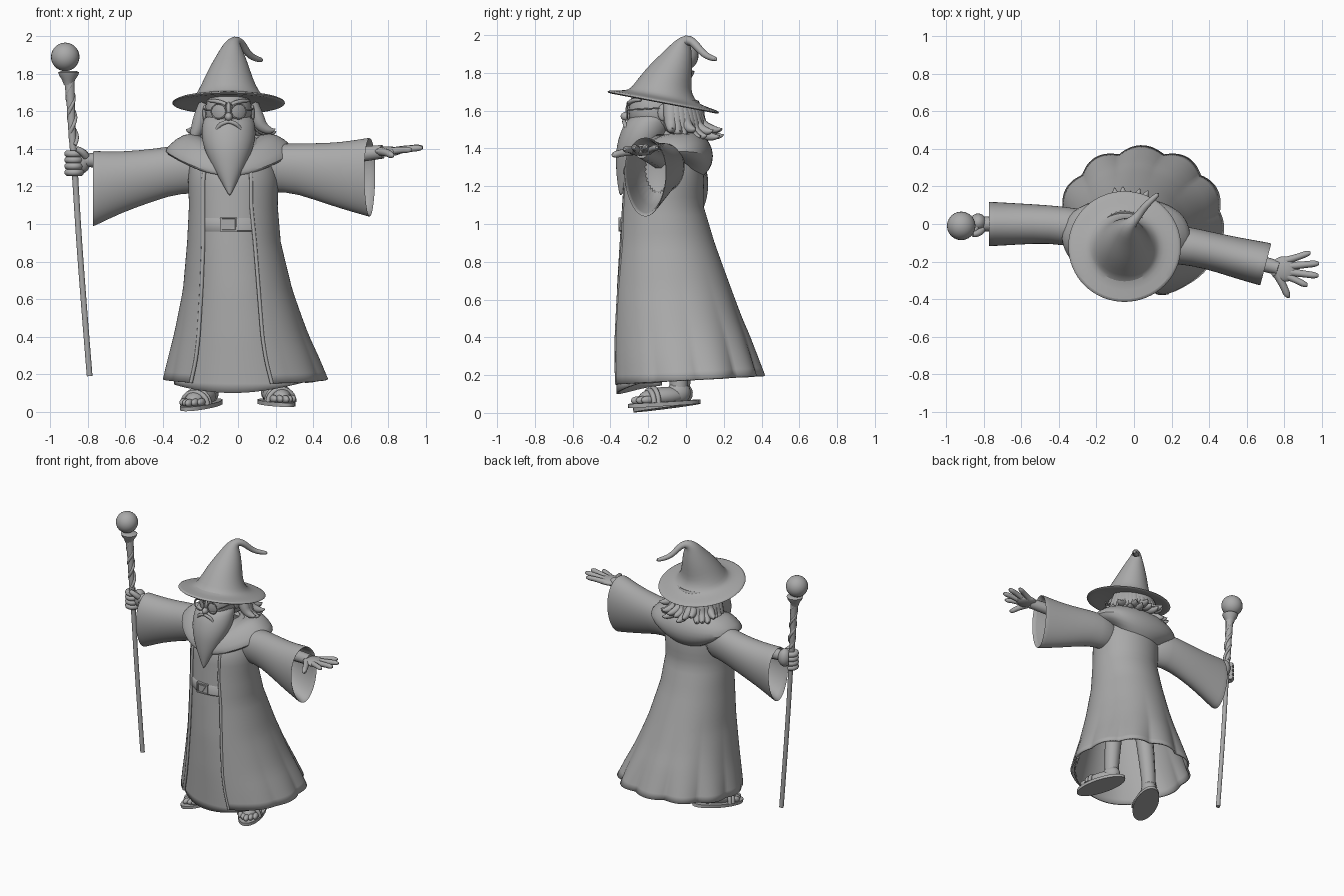
import bpy, bmesh, math, random
from math import sin, cos, pi
from mathutils import Vector, Matrix

if "Cube" in bpy.data.objects:
    bpy.data.objects.remove(bpy.data.objects["Cube"])
random.seed(4)

GREY = (0.4, 0.4, 0.4, 1)
clay = bpy.data.materials.new("clay grey")
clay.use_nodes = True
clay.diffuse_color = GREY
clay.node_tree.nodes["Principled BSDF"].inputs["Base Color"].default_value = GREY


def finish(name, bm, thick=0.0):
    me = bpy.data.meshes.new(name)
    bmesh.ops.recalc_face_normals(bm, faces=bm.faces)
    bm.to_mesh(me)
    bm.free()
    me.materials.append(clay)
    me.shade_smooth()
    me.set_sharp_from_angle(angle=0.8)
    ob = bpy.data.objects.new(name, me)
    bpy.context.collection.objects.link(ob)
    if thick:
        mod = ob.modifiers.new("cloth", 'SOLIDIFY')
        mod.thickness = thick
        mod.offset = 0
    return ob


def loft(name, rings, closed=True, caps=True, thick=0.0, smooth=0, mat=Matrix()):
    """Skin a list of equal rings of points."""
    bm = bmesh.new()
    vs = [[bm.verts.new(mat @ Vector(p)) for p in r] for r in rings]
    n = len(vs[0])
    for a, b in zip(vs, vs[1:]):
        for i in range(n if closed else n - 1):
            j = (i + 1) % n
            bm.faces.new((a[i], a[j], b[j], b[i]))
    if closed and caps:
        bm.faces.new(vs[0])
        bm.faces.new(vs[-1])
    ob = finish(name, bm, thick)
    if smooth:
        ob.modifiers.new("smooth", 'SUBSURF').levels = smooth
    return ob


def tubes(name, paths):
    """Tapered round tubes; each path is a list of (x, y, z, radius)."""
    cu = bpy.data.curves.new(name, 'CURVE')
    cu.dimensions, cu.bevel_depth, cu.bevel_resolution = '3D', 1, 3
    cu.use_fill_caps, cu.resolution_u = True, 6
    for path in paths:
        sp = cu.splines.new('NURBS')
        sp.points.add(len(path) - 1)
        for p, (x, y, z, r) in zip(sp.points, path):
            p.co, p.radius = (x, y, z, 1), r
        sp.order_u, sp.use_endpoint_u = 3, True
    tmp = bpy.data.objects.new(name + " path", cu)
    bpy.context.collection.objects.link(tmp)
    bpy.context.view_layer.update()
    me = bpy.data.meshes.new_from_object(tmp.evaluated_get(bpy.context.evaluated_depsgraph_get()))
    bm = bmesh.new()
    bm.from_mesh(me)
    bpy.data.objects.remove(tmp)
    return finish(name, bm)


def balls(name, items, mat=Matrix()):
    """Ellipsoids given as (centre, radii)."""
    bm = bmesh.new()
    for c, r in items:
        m = mat @ Matrix.Translation(c) @ Matrix.Diagonal((*r, 1))
        bmesh.ops.create_uvsphere(bm, u_segments=24, v_segments=14, radius=1, matrix=m)
    return finish(name, bm)


def ellipse(cx, cy, z, rx, ry, n=32):
    return [(cx + rx * sin(2 * pi * i / n), cy - ry * cos(2 * pi * i / n), z) for i in range(n)]


# Robe shape: height, x range, y range, x of the two front edges
ROBE = [(.15, -.39, .47, -.385, .40, -.25, .18), (.27, -.365, .425, -.385, .365, -.225, .15),
        (.4, -.335, .37, -.385, .325, -.21, .13), (.65, -.287, .283, -.378, .235, -.195, .11),
        (.9, -.265, .222, -.36, .145, -.185, .09), (1.1, -.255, .205, -.345, .085, -.185, .07),
        (1.25, -.26, .21, -.335, .09, -.185, .07), (1.4, -.24, .17, -.27, .07, -.16, .06),
        (1.47, -.17, .07, -.22, 0, -.12, .02)]
POW = 2.05


def row(z):
    for a, b in zip(ROBE, ROBE[1:]):
        if z <= b[0]:
            t = max(0, (z - a[0]) / (b[0] - a[0]))
            return [u + (v - u) * t for u, v in zip(a, b)]
    return ROBE[-1]


def robe_point(z, ang, s=1.0):
    _, x0, x1, y0, y1, _, _ = row(z)
    sx, cy = sin(ang), cos(ang)
    fold = max(0, 1 - z / .85) ** 2 * .06 * (abs(sin(ang * 5.5)) - .6) * (.5 - .5 * cy)
    k = s + fold * 2.2
    x = (x0 + x1) / 2 + k * (x1 - x0) / 2 * math.copysign(abs(sx) ** (2 / POW), sx)
    y = (y0 + y1) / 2 - k * (y1 - y0) / 2 * math.copysign(abs(cy) ** (2 / POW), cy)
    return (x, y, z + max(0, .5 - z) * .13 * (.5 - .5 * cy))


def edge_angle(z, side):
    r = row(z)
    u = (r[5 + side] - (r[1] + r[2]) / 2) / ((r[2] - r[1]) / 2)
    return math.copysign(math.asin(min(1, abs(u) ** (POW / 2))), u)


levels = [.15 + 1.32 * i / 28 for i in range(29)]
cape = []
for z in levels:
    a, b = edge_angle(z, 1), edge_angle(z, 0) + 2 * pi
    cape.append([robe_point(z, a + (b - a) * i / 120) for i in range(121)])
loft("outer_robe", cape, closed=False, thick=.012)
tubes("robe_edge_trim", [[(*r[k], .01) for r in cape] for k in (0, -1)])
gown = [[robe_point(z, -1.2 + 2.4 * i / 40, .945) for i in range(41)] for z in levels]
gown.insert(0, [(x, y, z - .05 * cos((x + .04) * 4)) for x, y, z in gown[0]])
loft("inner_gown", gown, closed=False, thick=.01)

# Belt and buckle
loft("belt", [[robe_point(z, -.75 + 1.2 * i / 24, s) for i in range(25)]
              for z, s in ((.955, .95), (.965, .99), (1.025, .99), (1.035, .95))], closed=False)
by = robe_point(1, 0)[1]
square = ((-.095, .96), (-.005, .96), (-.005, 1.035), (-.095, 1.035))
loft("buckle", [[(-.05 + (x + .05) * s, by + d, 1 + (z - 1) * s) for x, z in square]
                for s, d in ((1, .02), (1, -.006), (.8, -.006), (.76, .001))])
loft("buckle_emblem", [[(x, by + d, z) for x, z in ((-.08, 1.022), (-.02, 1.022), (-.05, .972))]
                       for d in (.003, -.005)])

# Hood lying on the shoulders: side, front, back radius, then front, side, back height
HOOD = [(.11, .10, .10, 1.42, 1.44, 1.44), (.17, .15, .13, 1.38, 1.48, 1.50),
        (.25, .19, .21, 1.34, 1.485, 1.49), (.33, .205, .26, 1.30, 1.42, 1.43),
        (.355, .21, .28, 1.27, 1.385, 1.36), (.31, .205, .26, 1.25, 1.355, 1.28),
        (.24, .19, .19, 1.27, 1.34, 1.23)]
hood = []
for rx, rf, rb, zf, zs, zb in HOOD:
    ring = []
    for i in range(32):
        s, c = sin(2 * pi * i / 32), cos(2 * pi * i / 32)
        ring.append((-.042 + rx * s, -.13 - (rf if c > 0 else rb) * c + .06 * s * s,
                     zs + ((zf if c > 0 else zb) - zs) * c * c))
    hood.append(ring)
loft("hood", hood, caps=False, smooth=1)


def sleeve(name, stations, side):
    rings = []
    for x, y, top, bot, w in stations:
        ring = []
        for i in range(28):
            s, c = sin(2 * pi * i / 28), cos(2 * pi * i / 28)
            k = w * s * (1 + .12 * c)
            ring.append((x + side[0] * k, y + side[1] * k, (top + bot) / 2 + (top - bot) / 2 * c))
        rings.append(ring)
    loft(name, rings, smooth=1)


sleeve("right_sleeve", [(-.15, -.06, 1.42, 1.15, .11), (-.3, -.02, 1.425, 1.17, .105),
                        (-.45, 0, 1.40, 1.12, .10), (-.62, 0, 1.385, 1.06, .11),
                        (-.76, 0, 1.39, .99, .118), (-.775, 0, 1.39, .985, .118),
                        (-.77, 0, 1.378, 1.0, .108), (-.62, 0, 1.373, 1.075, .098),
                        (-.45, 0, 1.385, 1.14, .085)], (0, 1))
sleeve("left_sleeve", [(.1, -.1, 1.42, 1.15, .11), (.25, -.11, 1.43, 1.18, .105),
                       (.4, -.14, 1.43, 1.13, .10), (.55, -.18, 1.435, 1.08, .11),
                       (.69, -.212, 1.46, 1.04, .118), (.705, -.216, 1.46, 1.035, .118),
                       (.70, -.215, 1.448, 1.05, .108), (.55, -.18, 1.423, 1.095, .098),
                       (.4, -.14, 1.415, 1.15, .085)], (.25, .95))

# Hands
tubes("forearms", [[(-.4, 0, 1.32, .05), (-.7, 0, 1.34, .042), (-.82, 0, 1.34, .038)],
                   [(.38, -.14, 1.34, .05), (.65, -.2, 1.37, .042), (.77, -.235, 1.385, .038)]])
balls("palms", [((.80, -.24, 1.387), (.075, .068, .026)), ((-.83, .008, 1.335), (.045, .048, .065))])
tips = [(.94, -.155, 1.405, .017), (.985, -.21, 1.408, .018), (.982, -.275, 1.405, .018),
        (.925, -.325, 1.395, .017), (.83, -.385, 1.365, .019)]
starts = [(.81, -.195), (.82, -.225), (.82, -.255), (.81, -.275), (.76, -.265)]
tubes("left_fingers", [[(a, b, 1.387, r * 1.2), ((a + x) / 2, (b + y) / 2, (z + 1.395) / 2, r),
                        (x - .012, y, z, r), (x, y, z, r * .4)]
                       for (a, b), (x, y, z, r) in zip(starts, tips)])
grip = [[(-.873 + .036 * cos(t), -.01 - .036 * sin(t), z, .019) for t in (0, .8, 1.6, 2.4, 3.2, 4, 4.6)]
        for z in (1.275, 1.308, 1.341, 1.374)]
grip.append([(-.81, -.03, 1.36, .02), (-.83, -.055, 1.39, .02), (-.86, -.055, 1.40, .014)])
tubes("right_fingers", grip)

# Staff with a twisted vine, flared cup and orb
tubes("staff", [[(-.79, -.01, .19, .016), (-.84, -.01, .8, .016), (-.87, -.01, 1.3, .017),
                 (-.885, -.01, 1.5, .021), (-.89, -.01, 1.65, .023), (-.9, -.01, 1.79, .03)]])
tubes("staff_twist", [[(-.87 - (z - 1.4) * .08 + .018 * cos(z * 30 + p), -.01 + .018 * sin(z * 30 + p), z, .01)
                       for z in [1.42 + .01 * i for i in range(35)]] for p in (0, pi)])
loft("staff_cup", [ellipse(-.902, -.01, z, r, r) for z, r in
                   ((1.74, .025), (1.77, .036), (1.79, .05), (1.808, .056), (1.815, .04))])
balls("staff_orb", [((-.92, -.01, 1.89), (.076, .076, .076))])

# Hat: tilted brim flowing into a cone with a bent tip
BRIM = ((.11, .01), (.22, 0), (.292, -.01), (.306, -.002), (.296, .01), (.235, .018), (.185, .03), (.163, .06))
hat = [(-.05, -.12, 1.645 + dz, r) for r, dz in BRIM]
hat += [(-.048, -.095, 1.765, .132), (-.042, -.065, 1.83, .106), (-.035, -.035, 1.90, .073),
        (-.03, -.015, 1.95, .048), (-.016, .008, 1.977, .03), (.015, .035, 1.968, .023),
        (.04, .07, 1.925, .02), (.065, .1, 1.895, .018), (.095, .13, 1.88, .016), (.135, .165, 1.87, .012)]
rings = []
for i, (x, y, z, r) in enumerate(hat):
    up = Vector((0, .19, 1))
    if i >= len(BRIM):
        up = Vector(hat[min(i + 1, len(hat) - 1)][:3]) - Vector(hat[i - 1][:3])
    turn = Vector((0, 0, 1)).rotation_difference(up)
    rings.append([Vector((x, y, z)) + turn @ Vector(p) for p in ellipse(0, 0, 0, r, r)])
loft("hat", rings, smooth=1)

# Head and face
balls("head", [((-.05, -.16, 1.6), (.125, .145, .15)), ((-.05, -.12, 1.46), (.08, .08, .1))])
balls("nose", [((-.05, -.318, 1.57), (.021, .028, .023)), ((-.05, -.295, 1.605), (.014, .025, .045))])
balls("ears", [((-.05 + s * .125, -.12, 1.59), (.014, .03, .045)) for s in (-1, 1)])
balls("eyes", [((-.05 + s * .048, -.272, 1.605), (.017, .014, .01)) for s in (-1, 1)])
tubes("eyebrows", [[(-.05 + s * .015, -.305, 1.635, .012), (-.05 + s * .06, -.29, 1.66, .014),
                    (-.05 + s * .11, -.24, 1.655, .006)] for s in (-1, 1)])
glasses = [[(-.05 + s * .053 + .04 * cos(t * pi / 8), -.312, 1.6 + .04 * sin(t * pi / 8), .004)
            for t in range(17)] for s in (-1, 1)]
glasses += [[(-.05 + s * .093, -.312, 1.605, .004), (-.05 + s * .13, -.28, 1.605, .004),
             (-.05 + s * .13, -.12, 1.615, .004)] for s in (-1, 1)]
tubes("spectacles", glasses)

# Beard, moustache and hair
loft("beard", [ellipse(-.05 + dx, y, z, rx, ry, 24) for z, dx, y, rx, ry in
               ((1.59, 0, -.18, .125, .09), (1.54, 0, -.20, .14, .125), (1.48, 0, -.22, .148, .13),
                (1.41, 0, -.25, .135, .12), (1.34, 0, -.28, .105, .092), (1.27, .002, -.31, .068, .06),
                (1.21, .004, -.33, .035, .032), (1.15, .006, -.347, .004, .005))], smooth=1)
tubes("moustache", [[(-.05, -.328, 1.545, .01), (-.05 + s * .03, -.328, 1.54, .012),
                     (-.05 + s * .06, -.318, 1.515, .01), (-.05 + s * .075, -.315, 1.485, .003)]
                    for s in (-1, 1)])
balls("hair_mass", [((-.05, -.04, 1.57), (.14, .14, .11))])
locks = []
for i in range(20):
    a = -1.5 + 3 * i / 19
    flare = random.uniform(.19, .23) * (1 + .22 * cos(a))
    drop = random.uniform(1.46, 1.51)
    path = ((.12, 1.64, .04), (.15, 1.57, .04), (.175, drop + .015, .033), (flare, drop - .01, .018),
            (flare + .02, drop + .005, .002))
    locks.append([(-.05 + r * sin(a + .3 * (r - .12)), -.09 + r * cos(a), z, w) for r, z, w in path])
tubes("hair_locks", locks)


# Sandalled feet and legs
def foot(side, x, y, z, turn, tilt):
    m = Matrix.Translation((x, y, z)) @ Matrix.Rotation(turn, 4, 'Z') @ Matrix.Rotation(tilt, 4, 'X')
    loft(side + "_sandal_sole", [ellipse(0, 0, h, .085, .195) for h in (0, .022)], mat=m)
    balls(side + "_foot", [((0, 0, .05), (.066, .135, .05)), ((0, .09, .065), (.055, .065, .06))]
          + [((-.052 + .026 * i, -.145 + .02 * abs(i - 2), .038), (.019, .034, .021)) for i in range(5)], m)
    straps = [[(.074 * cos(t), yy, .02 + h * sin(t)) for t in [pi * k / 10 for k in range(11)]]
              for yy, h in ((-.075, .068), (-.05, .076))]
    tubes(side + "_straps", [[(*(m @ Vector(p)), .014) for p in path] for path in straps])
    ankle = m @ Vector((0, .09, .05))
    tubes(side + "_leg", [[(*ankle, .048), (ankle.x, ankle.y, .25, .055), (ankle.x * .7, -.05, .7, .07)]])


foot("right", -.195, -.10, .026, -.45, .12)
foot("left", .205, -.12, .037, .33, .06)
